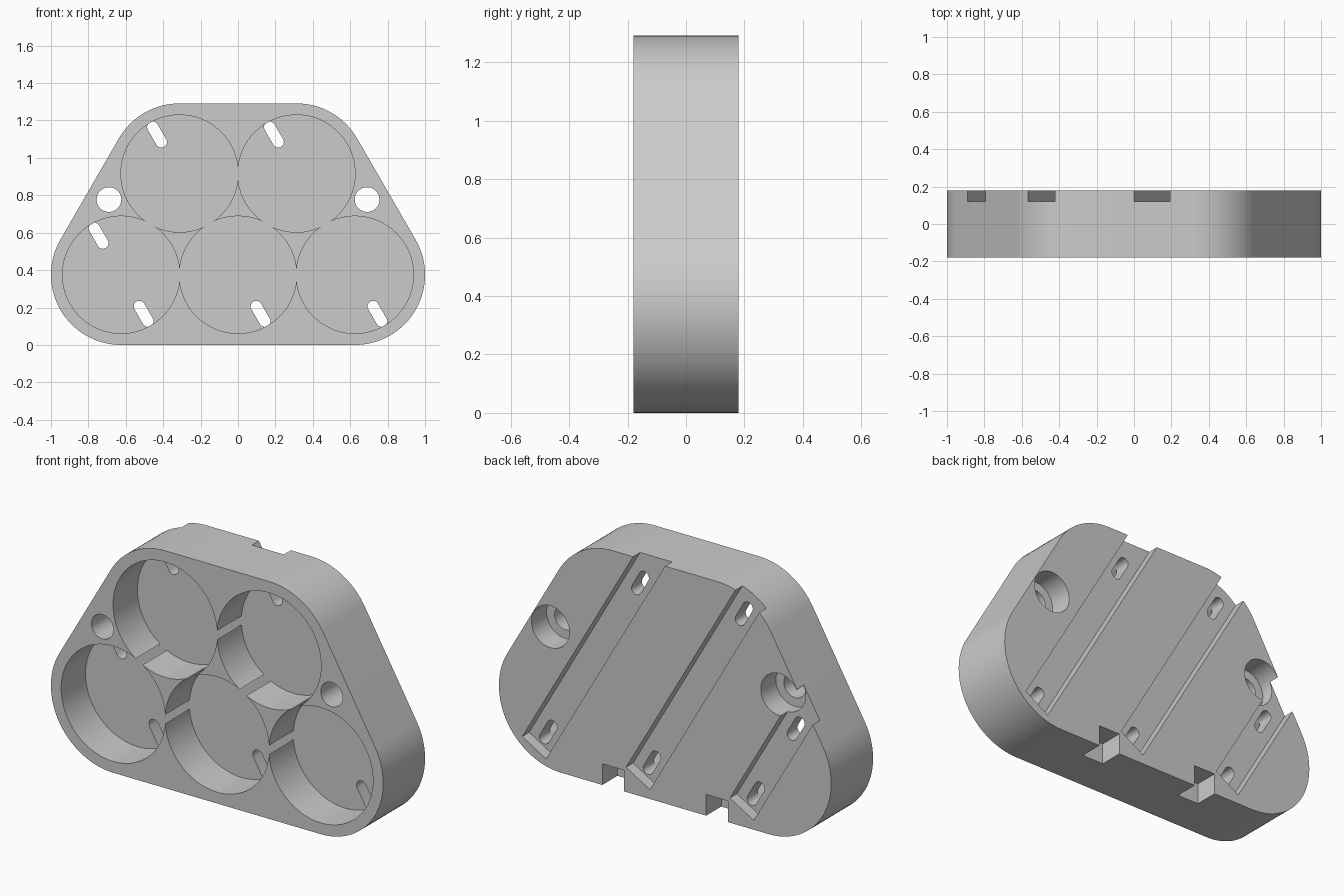
import bpy, bmesh
from math import cos, sin, pi, sqrt
from mathutils import Vector

if "Cube" in bpy.data.objects:
    bpy.data.objects.remove(bpy.data.objects["Cube"], do_unlink=True)

PITCH = 0.625                      # spacing of the round pockets
OUTER = 0.375                      # corner radius of the block
BACK = 0.18                        # half thickness
ROW = PITCH * sqrt(3) / 2
ALONG = Vector((0.5, -sqrt(3) / 2))   # direction of the back channels
ACROSS = Vector((sqrt(3) / 2, 0.5))

grey = bpy.data.materials.new("plain grey")
grey.use_nodes = True
colour = (0.6, 0.6, 0.6, 1)
grey.diffuse_color = colour
grey.node_tree.nodes["Principled BSDF"].inputs["Base Color"].default_value = colour


def arc(centre, radius, start, end, steps):
    return [Vector((centre[0] + radius * cos(start + (end - start) * i / steps),
                    centre[1] + radius * sin(start + (end - start) * i / steps)))
            for i in range(steps + 1)]


def circle(centre, radius, steps=96):
    return arc(centre, radius, 0, 2 * pi, steps)[:-1]


def prism(name, outline, y0, y1):
    """Extrude an x-z outline from y0 to y1."""
    bm = bmesh.new()
    face = bm.faces.new([bm.verts.new((p.x, y0, p.y)) for p in outline])
    new = bmesh.ops.extrude_face_region(bm, geom=[face])["geom"]
    bmesh.ops.translate(bm, vec=(0, y1 - y0, 0),
                        verts=[v for v in new if isinstance(v, bmesh.types.BMVert)])
    bmesh.ops.recalc_face_normals(bm, faces=bm.faces)
    mesh = bpy.data.meshes.new(name)
    bm.to_mesh(mesh)
    bm.free()
    mesh.materials.append(grey)
    obj = bpy.data.objects.new(name, mesh)
    bpy.context.collection.objects.link(obj)
    return obj


def box(centre, along, across, start, end, half):
    return [centre + along * start - across * half, centre + along * end - across * half,
            centre + along * end + across * half, centre + along * start + across * half]


# Rounded trapezoid block
low, high = OUTER, OUTER + ROW
corners = [((PITCH, low), -pi / 2, pi / 6), ((PITCH / 2, high), pi / 6, pi / 2),
           ((-PITCH / 2, high), pi / 2, 5 * pi / 6), ((-PITCH, low), 5 * pi / 6, 3 * pi / 2)]
outline = []
for centre, start, end in corners:
    outline += arc(centre, OUTER, start, end, round((end - start) / pi * 48))
block = prism("holder_block", outline, -BACK, BACK)

cutters = []


def cut(name, shape, y0, y1):
    cutters.append(prism(name, shape, y0, y1))


# Five round pockets in the front
pockets = [Vector((x * PITCH, low)) for x in (-1, 0, 1)]
pockets += [Vector((x * PITCH, high)) for x in (-0.5, 0.5)]
for p in pockets:
    cut("pocket_cutter", circle(p, 0.3135), -0.3, 0.03)

# Channels across the back, closed at the lower end and open at the upper end
for p, length in zip(pockets[:3], (0.95, 1.7, 1.7)):
    cut("channel_cutter", box(p + ALONG * 0.241, ALONG, ACROSS, -length, 0.085, 0.083), 0.12, 0.3)

# Slots linking pockets to channels
ends = [p + ALONG * 0.241 for p in pockets[:3]]
ends += [p - ALONG * 0.241 for p in (pockets[0], pockets[3], pockets[4])]
tilt = -pi / 3
for p in ends:
    slot = arc(p + ALONG * 0.046, 0.03, tilt - pi / 2, tilt + pi / 2, 12)
    slot += arc(p - ALONG * 0.046, 0.03, tilt + pi / 2, tilt + 3 * pi / 2, 12)
    cut("slot_cutter", slot, -0.02, 0.15)

# Side screw holes with counterbores, and bottom notches
for side in (-1, 1):
    hole = Vector((side * 0.69, 0.777))
    cut("screw_hole_cutter", circle(hole, 0.066, 48), -0.3, 0.1)
    cut("counterbore_cutter", circle(hole, 0.114, 64), 0.05, 0.3)
    cut("notch_cutter", box(Vector((side * PITCH / 2, 0)), Vector((0, 1)), Vector((1, 0)),
                            -0.1, 0.115, 0.065), 0.05, 0.3)

# Apply every cut and remove the cutters
bpy.context.view_layer.objects.active = block
for c in cutters:
    mod = block.modifiers.new("cut", "BOOLEAN")
    mod.operation = "DIFFERENCE"
    mod.solver = "EXACT"
    mod.object = c
    bpy.ops.object.modifier_apply(modifier=mod.name)
for c in cutters:
    bpy.data.objects.remove(c, do_unlink=True)

for o in bpy.context.selected_objects:
    o.select_set(False)
block.select_set(True)
bpy.ops.object.shade_smooth_by_angle(angle=pi / 6)
